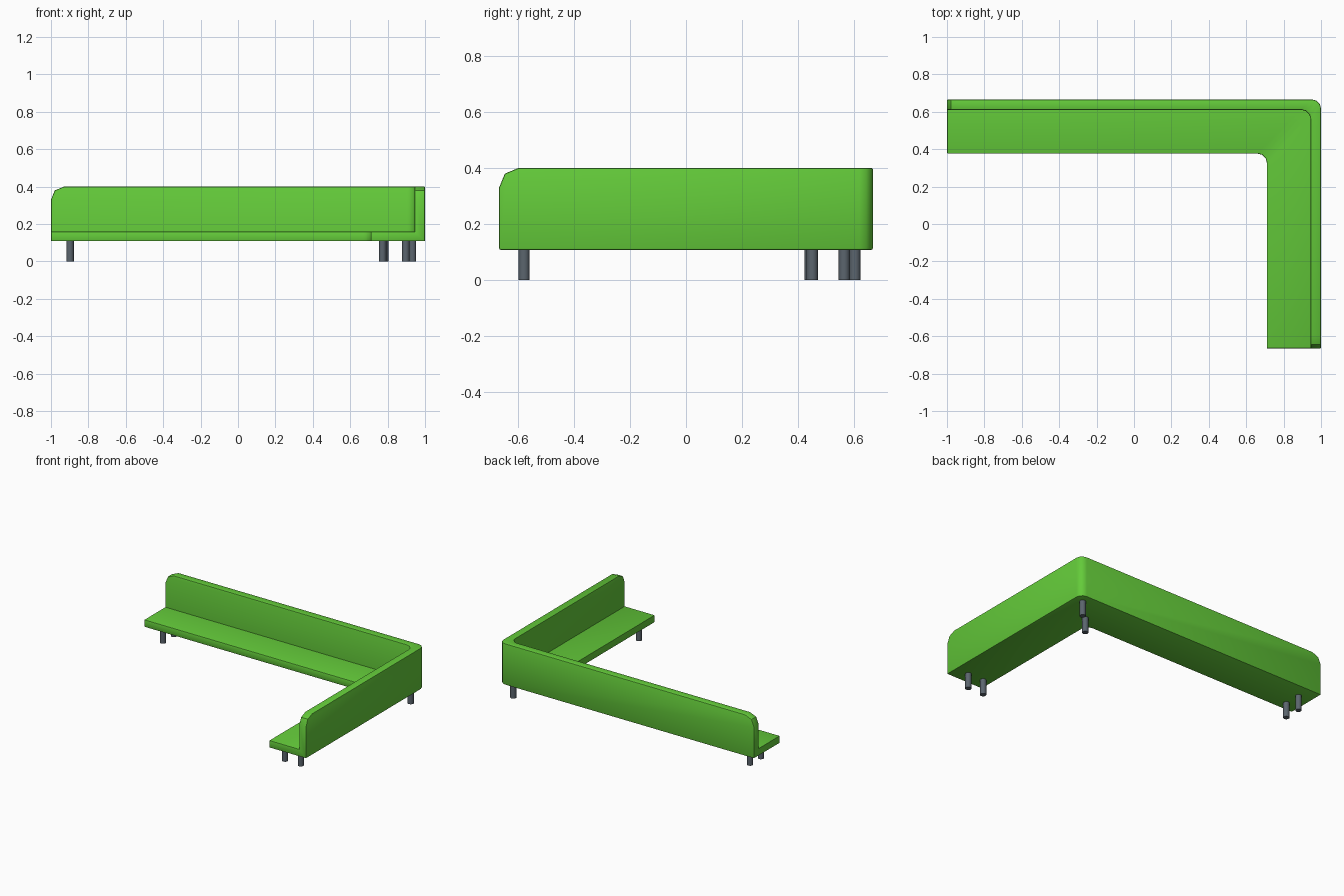
import bpy, bmesh, math
from mathutils import Vector

if "Cube" in bpy.data.objects:
    bpy.data.objects.remove(bpy.data.objects["Cube"])

HX, HY = 1.0, 0.666            # half extents
R, SEG = 0.048, 3              # plan corner rounding


def material(name, rgb):
    m = bpy.data.materials.new(name)
    m.diffuse_color = (*rgb, 1)
    m.use_nodes = True
    m.node_tree.nodes["Principled BSDF"].inputs["Base Color"].default_value = m.diffuse_color
    return m


green = material("green fabric", (0.127, 0.597, 0.042))
grey = material("grey metal", (0.105, 0.130, 0.155))


def finish(name, bm, mat):
    bmesh.ops.recalc_face_normals(bm, faces=bm.faces)
    me = bpy.data.meshes.new(name)
    bm.to_mesh(me)
    bm.free()
    me.materials.append(mat)
    ob = bpy.data.objects.new(name, me)
    bpy.context.collection.objects.link(ob)
    bpy.ops.object.select_all(action='DESELECT')
    ob.select_set(True)
    bpy.context.view_layer.objects.active = ob
    bpy.ops.object.shade_smooth_by_angle(angle=math.radians(35))
    return ob


# Sofa body: seat and back profile (inset from outer edge, z) swept round the corner
profile = [(0, 0.108), (0, 0.40), (0.056, 0.40), (0.056, 0.16), (0.29, 0.16), (0.29, 0.108)]
bm = bmesh.new()
rows = []
for d, z in profile:
    cx, cy = HX - d - R, HY - d - R
    pts = [(-HX, HY - d)]
    for k in range(SEG + 1):
        a = math.pi / 2 * (1 - k / SEG)
        pts.append((cx + R * math.cos(a), cy + R * math.sin(a)))
    pts.append((HX - d, -HY))
    rows.append([bm.verts.new((x, y, z)) for x, y in pts])
n = len(rows)
for i in range(n):
    a, b = rows[i], rows[(i + 1) % n]
    for j in range(len(a) - 1):
        bm.faces.new((a[j], a[j + 1], b[j + 1], b[j]))
for j in (0, -1):
    bm.faces.new([r[j] for r in rows])
bmesh.ops.recalc_face_normals(bm, faces=bm.faces)


# Rounded top corners at the two free ends of the back
def cut(co, no):
    geom = bm.verts[:] + bm.edges[:] + bm.faces[:]
    res = bmesh.ops.bisect_plane(bm, geom=geom, plane_co=co, plane_no=no, clear_outer=True)
    edges = [e for e in res["geom_cut"] if isinstance(e, bmesh.types.BMEdge)]
    bmesh.ops.contextual_create(bm, geom=edges)


C = 0.07
m = C * (1 - math.sqrt(0.5))
for p, q in (((0, 0.40 - C), (m, 0.40 - m)), ((m, 0.40 - m), (C, 0.40))):
    du, dz = q[0] - p[0], q[1] - p[1]
    cut(Vector((-HX + p[0], 0, p[1])), Vector((-dz, 0, du)))
    cut(Vector((0, -HY + p[0], p[1])), Vector((0, -dz, du)))

# Soft edges
sharp = [e for e in bm.edges if len(e.link_faces) == 2 and e.is_convex
         and e.calc_face_angle() > math.radians(50)]
bmesh.ops.bevel(bm, geom=sharp, offset=0.006, segments=2, profile=0.5, affect='EDGES')
finish("sofa_body", bm, green)

# Legs: a pair at each free end and a pair at the corner
legs = [(-0.898, 0.443), (-0.898, 0.564), (0.773, -0.577), (0.897, -0.577),
        (0.784, 0.450), (0.933, 0.602)]
for i, (x, y) in enumerate(legs):
    bm = bmesh.new()
    bmesh.ops.create_cone(bm, cap_ends=True, segments=16, radius1=0.02, radius2=0.02, depth=0.11)
    bmesh.ops.translate(bm, verts=bm.verts, vec=(x, y, 0.055))
    finish(f"leg_{i + 1}", bm, grey)
